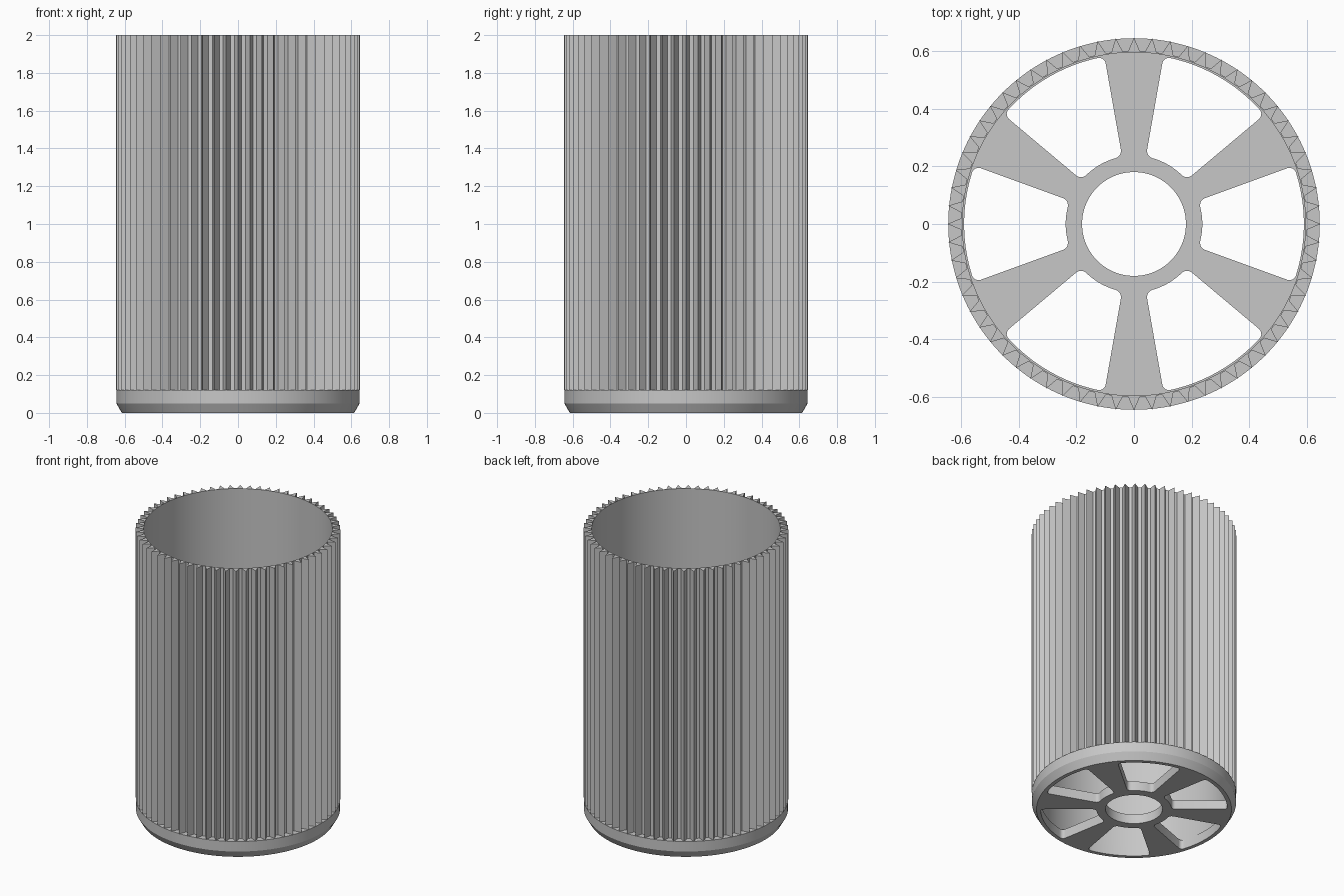
import bpy
import bmesh
from math import cos, sin, pi, radians

if "Cube" in bpy.data.objects:
    bpy.data.objects.remove(bpy.data.objects["Cube"], do_unlink=True)

TEETH = 64
SEGMENTS = TEETH * 3          # each tooth: two root points and one tip
INNER, ROOT, TIP = 0.595, 0.60, 0.647
RIM_TOP, HEIGHT, FLOOR = 0.12, 2.0, 0.065

grey = bpy.data.materials.new("plain grey")
grey.use_nodes = True
colour = (0.57, 0.57, 0.57, 1)
grey.diffuse_color = colour
grey.node_tree.nodes["Principled BSDF"].inputs["Base Color"].default_value = colour


def finish(name, mesh):
    mesh.materials.clear()
    mesh.materials.append(grey)
    obj = bpy.data.objects.new(name, mesh)
    bpy.context.collection.objects.link(obj)
    bpy.ops.object.select_all(action="DESELECT")
    obj.select_set(True)
    bpy.context.view_layer.objects.active = obj
    bpy.ops.object.shade_smooth_by_angle(angle=radians(30))
    return obj


def polar(r, a):
    return (r * cos(a), r * sin(a))


def lathe(name, profile):
    """Revolve a closed profile of (radius, tip radius, z) points."""
    bm = bmesh.new()
    rings = []
    for i in range(SEGMENTS):
        a = 2 * pi * i / SEGMENTS
        rings.append([bm.verts.new((*polar(tip if i % 3 == 0 else r, a), z))
                      for r, tip, z in profile])
    n = len(profile)
    for i in range(SEGMENTS):
        p, q = rings[i], rings[(i + 1) % SEGMENTS]
        for k in range(n):
            m = (k + 1) % n
            bm.faces.new((p[k], q[k], q[m], p[m]))
    bmesh.ops.recalc_face_normals(bm, faces=bm.faces)
    mesh = bpy.data.meshes.new(name)
    bm.to_mesh(mesh)
    bm.free()
    return finish(name, mesh)


def circle(r):
    return [polar(r, 2 * pi * i / SEGMENTS) for i in range(SEGMENTS)]


def slot(centre, r_in=0.237, r_out=0.589, half=radians(20), c=0.024):
    """Outline of a ring sector with rounded corners."""
    points = []

    def corner(r, side, inward, flip):
        # quarter round between the straight edge and the arc
        steps = [k / 5 * pi / 2 for k in range(6)]
        for t in (reversed(steps) if flip else steps):
            rr = r + inward * c * (1 - sin(t))
            a = side * (half - c * (1 - cos(t)) / r)
            points.append(polar(rr, centre + a))

    def arc(r, direction):
        span = half - c / r
        for k in range(1, 24):
            points.append(polar(r, centre + direction * span * (k / 12 - 1)))

    corner(r_out, -1, -1, False)
    arc(r_out, 1)
    corner(r_out, 1, -1, True)
    corner(r_in, 1, 1, False)
    arc(r_in, -1)
    corner(r_in, -1, 1, True)
    return points


# Chamfered rim at the foot
lathe("base_rim", [(r, r, z) for r, z in (
    (INNER, 0), (0.615, 0), (0.644, 0.05), (0.644, RIM_TOP), (INNER, RIM_TOP))])

# Thin sleeve with pointed ribs on the outside
lathe("ribbed_sleeve", [(INNER, INNER, RIM_TOP), (ROOT, TIP, RIM_TOP),
                        (ROOT, TIP, HEIGHT), (INNER, INNER, HEIGHT)])

# Spoked floor: a filled outline with a hub hole and six slots
curve = bpy.data.curves.new("floor_outline", "CURVE")
curve.dimensions = "2D"
curve.fill_mode = "BOTH"
curve.extrude = FLOOR / 2
outlines = [circle(INNER), circle(0.18)] + [slot(i * pi / 3) for i in range(6)]
for outline in outlines:
    spline = curve.splines.new("POLY")
    spline.points.add(len(outline) - 1)
    for point, (x, y) in zip(spline.points, outline):
        point.co = (x, y, 0, 1)
    spline.use_cyclic_u = True
helper = bpy.data.objects.new("floor_outline", curve)
bpy.context.collection.objects.link(helper)
depsgraph = bpy.context.evaluated_depsgraph_get()
floor_mesh = bpy.data.meshes.new_from_object(helper.evaluated_get(depsgraph))
bpy.data.objects.remove(helper, do_unlink=True)

bm = bmesh.new()
bm.from_mesh(floor_mesh)
bmesh.ops.remove_doubles(bm, verts=bm.verts, dist=0.0001)
bmesh.ops.translate(bm, verts=bm.verts, vec=(0, 0, FLOOR / 2))
bmesh.ops.recalc_face_normals(bm, faces=bm.faces)
bm.to_mesh(floor_mesh)
bm.free()
finish("spoked_floor", floor_mesh)
